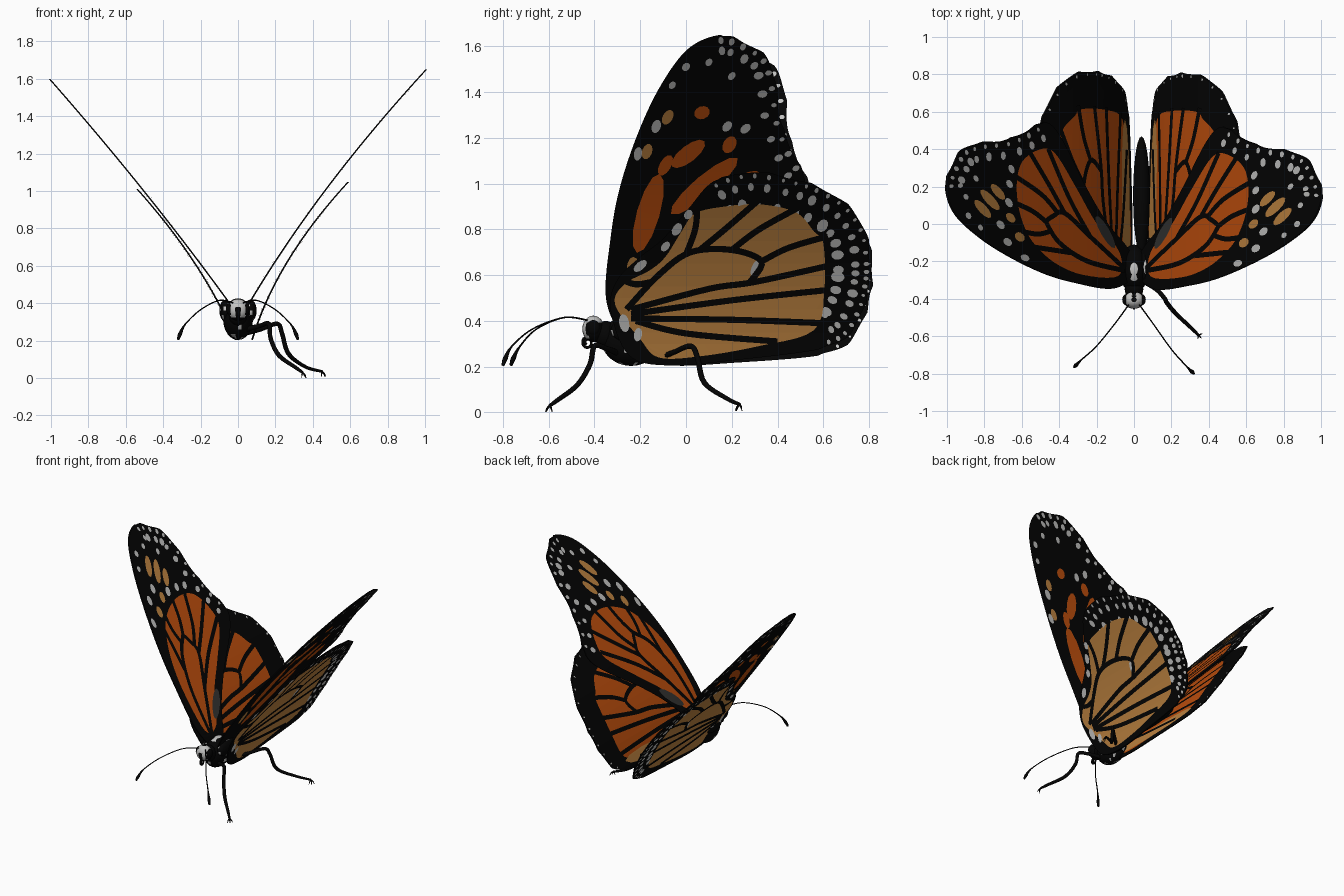
import bpy, bmesh, math, random
from mathutils import Vector, Matrix

if "Cube" in bpy.data.objects:
    bpy.data.objects.remove(bpy.data.objects["Cube"])

random.seed(4)


def material(name, rgb):
    m = bpy.data.materials.new(name)
    m.diffuse_color = (*rgb, 1)
    m.use_nodes = True
    m.node_tree.nodes["Principled BSDF"].inputs["Base Color"].default_value = m.diffuse_color
    return m


MATS = [material("black", (.0012, .0012, .0012)), material("orange", (.52, .078, .004)),
        material("tan", (.52, .23, .052)), material("off white", (.55, .55, .54)),
        material("dark grey", (.035, .035, .033))]
BLACK, ORANGE, TAN, WHITE, GREY = range(5)


def finish(name, bm, smooth=True):
    me = bpy.data.meshes.new(name)
    for f in bm.faces:
        f.smooth = smooth
    bm.to_mesh(me)
    bm.free()
    for m in MATS:
        me.materials.append(m)
    ob = bpy.data.objects.new(name, me)
    bpy.context.collection.objects.link(ob)
    return ob


def spline(pts, k, closed=False):
    """Catmull-Rom curve through the points, k samples per span"""
    P = [Vector(p) for p in pts]
    n = len(P)
    get = (lambda i: P[i % n]) if closed else (lambda i: P[max(0, min(n - 1, i))])
    out = []
    for i in range(n if closed else n - 1):
        a, b, c, d = (get(i + j) for j in (-1, 0, 1, 2))
        for s in range(k):
            t = s / k
            out.append(.5 * (2 * b + (c - a) * t + (2 * a - 5 * b + 4 * c - d) * t * t
                             + (3 * b - a - 3 * c + d) * t ** 3))
    return out if closed else out + [P[-1]]


# ---- wings: drawn flat in side view (y, z); x holds the layer height until mapped
K = 8
BASE, FIELD, SPOT, VEIN = .004, .006, .0075, .009
FORE = [(-.28, .34), (-.35, .5), (-.33, .76), (-.29, .98), (-.21, 1.22), (-.11, 1.43),
        (.01, 1.59), (.15, 1.65), (.26, 1.62), (.36, 1.55), (.40, 1.42), (.42, 1.27),
        (.47, 1.14), (.52, 1.02), (.45, .91), (.18, .71), (0, .55), (-.12, .40), (-.2, .33)]
FORE_FIELD = [(-.28, .46), (-.285, .72), (-.23, .92), (-.14, 1.06), (-.06, 1.13), (.05, 1.18),
              (.18, 1.2), (.30, 1.17), (.37, 1.06), (.36, .95), (.18, .79), (0, .64), (-.15, .46)]
FORE_VEINS = [[(-.25, .42), (-.21, .7), (-.12, .9), (-.01, 1.0)],
              [(-.24, .42), (-.08, .68), (.04, .87), (.02, .95), (-.01, 1.0)],
              [(-.17, .82), (-.16, .95), (-.15, 1.08)], [(-.06, .96), (-.08, 1.05), (-.07, 1.16)],
              [(-.01, 1.0), (.04, 1.09), (.08, 1.21)], [(.04, .92), (.13, 1.03), (.22, 1.21)],
              [(.04, .87), (.18, .98), (.35, 1.12)], [(-.08, .68), (.12, .84), (.38, 1.0)]]
HIND = [(-.25, .25), (-.33, .45), (-.3, .58), (-.2, .68), (-.1, .76), (.01, .89), (.12, 1.01),
        (.28, 1.055), (.45, 1.03), (.58, .99), (.71, .91), (.79, .79), (.81, .65), (.805, .56),
        (.78, .45), (.71, .33), (.58, .275), (.23, .23), (-.07, .205)]
HIND_FIELD = [(-.27, .56), (-.16, .62), (-.09, .68), (-.02, .79), (.04, .87), (.17, .90), (.32, .91),
              (.48, .875), (.56, .79), (.6, .74), (.605, .54), (.56, .36), (.32, .29), (.06, .245),
              (-.12, .24), (-.2, .32), (-.31, .47)]
HIND_VEINS = [[(-.24, .41), (.2, .405), (.6, .39)], [(-.24, .43), (.2, .49), (.62, .535)],
              [(-.22, .40), (0, .345), (.4, .31)],
              [(-.24, .45), (.1, .54), (.3, .57), (.62, .64)],
              [(-.26, .45), (-.12, .6), (.02, .7), (.2, .71), (.33, .66), (.28, .57)],
              [(.0, .69), (.04, .8), (.05, .9)], [(.06, .71), (.17, .8), (.32, .93)],
              [(.2, .71), (.32, .8), (.5, .9)], [(.33, .66), (.45, .72), (.62, .77)],
              [(-.15, .57), (-.22, .56), (-.28, .58)]]


def poly(bm, pts, mat, d):
    f = bm.faces.new([bm.verts.new((d, p[0], p[1])) for p in pts])
    f.normal_update()
    if f.normal.x * d < 0:
        f.normal_flip()
    f.material_index = mat
    bmesh.ops.triangulate(bm, faces=[f])


def ellipse(bm, c, a, b, ang, mat, d):
    ca, sa = math.cos(ang), math.sin(ang)
    pts = []
    for i in range(12):
        u, v = a * math.cos(i * math.pi / 6), b * math.sin(i * math.pi / 6)
        pts.append((c[0] + u * ca - v * sa, c[1] + u * sa + v * ca))
    poly(bm, pts, mat, d)


def vein(bm, pts, w, d):
    c = spline(pts, 6)
    for i in range(len(c) - 1):
        t0 = (c[i + 1] - c[max(i - 1, 0)]).normalized()
        t1 = (c[min(i + 2, len(c) - 1)] - c[i]).normalized()
        n0, n1 = Vector((t0.y, -t0.x)) * w, Vector((t1.y, -t1.x)) * w
        poly(bm, [c[i] + n0, c[i + 1] + n1, c[i + 1] - n1, c[i] - n0], BLACK, d)


def inward(line, i):
    t = (line[(i + 1) % len(line)] - line[i - 1]).normalized()
    return Vector((t.y, -t.x))


def wing(name, pts, first, last, field, veins, colours, rows, extras, side, shape, vein_w):
    bm = bmesh.new()
    line = spline(pts, K, True)
    a, b = first * K, last * K
    # scalloped outer edge with a closing rim
    edge = [p + inward(line, i) * (.008 * abs(math.sin(i * math.pi / 10)) if a < i < b else 0)
            for i, p in enumerate(line)]
    for i, p in enumerate(edge):
        q = edge[i - 1]
        bm.faces.new([bm.verts.new((d, *c)) for d, c in ((-BASE, p), (BASE, p), (BASE, q), (-BASE, q))])
    for s, colour, face_rows in zip((-1, 1), colours, rows):      # -1 upper face, +1 under face
        poly(bm, edge, BLACK, s * BASE)
        if colour:
            poly(bm, spline(field, 5, True), colour, s * FIELD)
            for v in veins:
                vein(bm, v, vein_w, s * VEIN)
        # rows of pale margin spots
        for off, step, r in face_rows:
            for i in range(a, b, step):
                n = inward(line, i)
                k = random.uniform(.75, 1.15)
                ellipse(bm, line[i] + n * off, r * k, r * .75 * k, math.atan2(n.y, n.x), WHITE, s * FIELD)
    for sides, c, r1, r2, deg, mat in extras:
        for s in sides:
            ellipse(bm, c, r1, r2, math.radians(deg), mat, s * SPOT)
    # bands so the sheet can bend, then lift into place
    for i in range(6, 34):
        bmesh.ops.bisect_plane(bm, geom=bm.verts[:] + bm.edges[:] + bm.faces[:],
                               plane_co=(0, 0, i / 20), plane_no=(0, 0, 1))
    z0, x0, lin, quad = shape
    for v in bm.verts:
        d, y, z = v.co
        if side < 0:                             # left pair is swept back a little
            y, z = y + .04 * (z - .4), .4 + .97 * (z - .4) - .04 * (y + .2)
        t = z - z0
        v.co = (side * (x0 + lin * t + quad * t * t + d * 1.2), y, z)
    if side < 0:
        bmesh.ops.reverse_faces(bm, faces=bm.faces[:])
    finish(name, bm, False)


UP, UNDER, BOTH = (-1,), (1,), (-1, 1)
FORE_EXTRAS = [
    (UP, (.04, 1.42), .07, .025, 52, TAN), (UP, (.09, 1.375), .08, .026, 52, TAN),
    (UP, (.135, 1.325), .06, .024, 52, TAN), (UP, (-.10, 1.17), .035, .024, 70, TAN),
    (UP, (.0, 1.235), .035, .022, 60, TAN), (UP, (-.05, .57), .11, .03, 42, GREY),
    (UNDER, (-.165, .87), .18, .05, 74, ORANGE), (UNDER, (.01, 1.13), .09, .036, 38, ORANGE),
    (UNDER, (.08, .99), .19, .045, 40, ORANGE), (UNDER, (-.09, 1.08), .05, .025, 60, ORANGE),
    (UNDER, (-.03, .72), .25, .06, 52, ORANGE), (UNDER, (-.23, .62), .06, .03, 90, TAN),
    (UNDER, (.26, 1.0), .08, .04, 35, ORANGE),
    (UNDER, (-.08, 1.29), .035, .022, 60, TAN), (UNDER, (-.17, 1.14), .035, .022, 70, TAN),
    (UNDER, (.07, 1.31), .035, .028, 20, ORANGE), (UNDER, (.19, 1.17), .04, .028, 60, ORANGE),
    (BOTH, (-.21, 1.13), .03, .018, 80, WHITE), (BOTH, (-.13, 1.25), .03, .02, 70, WHITE),
    (UP, (-.04, 1.3), .03, .02, 60, WHITE), (UP, (.08, 1.25), .03, .02, 50, WHITE),
    (BOTH, (.18, 1.25), .026, .018, 50, WHITE), (BOTH, (.26, 1.24), .026, .018, 40, WHITE),
    (BOTH, (0, 1.51), .02, .016, 50, WHITE), (BOTH, (-.06, 1.43), .018, .014, 50, WHITE),
    (BOTH, (.1, 1.53), .018, .014, 50, WHITE), (BOTH, (.2, 1.47), .02, .014, 50, WHITE)]
HIND_EXTRAS = [
    (UP, (.15, .305), .42, .05, 4, TAN), (UNDER, (-.09, .725), .025, .016, 50, WHITE),
    (UNDER, (-.04, .80), .03, .02, 60, WHITE), (UNDER, (.01, .865), .022, .018, 60, WHITE),
    (UNDER, (-.2, .64), .035, .018, 40, WHITE), (UNDER, (-.27, .39), .04, .022, 100, WHITE),
    (UNDER, (.3, .63), .035, .014, 70, WHITE), (UNDER, (-.21, .34), .03, .018, 80, WHITE)]
FORE_ROWS = ([(.028, 4, .015), (.085, 5, .022)], [(.025, 4, .015), (.07, 5, .02)])
HIND_ROWS = ([(.02, 5, .008)], [(.022, 3, .011), (.07, 4, .021), (.145, 5, .026)])
for label, s, fshape, hshape in (("right", 1, (.4, .06, .595, .13), (.25, .09, .33, .37)),
                                 ("left", -1, (.42, .06, .727, .065), (.2, .01, .41, .3))):
    wing(label + "_forewing", FORE, 7, 13, FORE_FIELD, FORE_VEINS, (ORANGE, None),
         FORE_ROWS, FORE_EXTRAS, s, fshape, .0135)
    wing(label + "_hindwing", HIND, 6, 16, HIND_FIELD, HIND_VEINS, (ORANGE, TAN),
         HIND_ROWS, HIND_EXTRAS, s, hshape, .0135)


# ---- body
def ball(name, c, r, rule=None, rx=0, seg=24):
    bm = bmesh.new()
    bmesh.ops.create_uvsphere(bm, u_segments=seg, v_segments=seg // 2, radius=1)
    bm.normal_update()
    for f in bm.faces:
        f.material_index = rule(f.normal) if rule else BLACK
    m = Matrix.Translation(c) @ Matrix.Rotation(rx, 4, 'X') @ Matrix.Diagonal((*r, 1))
    bmesh.ops.transform(bm, matrix=m, verts=bm.verts[:])
    return finish(name, bm)


def thorax_rule(n):
    stripe = abs(n.x) < .2 and n.z > .6 and abs(n.y + .1) < .45
    return WHITE if stripe or (n.z < .6 and random.random() < .14) else BLACK


def head_rule(n):
    front = n.y < -.3 and abs(n.x) < .65 and n.z > -.75
    nose = abs(n.x) < .25 and -.7 < n.z < .25
    crown = n.z > .45 and abs(n.x) > .15
    return WHITE if (front and not nose) or crown else BLACK


ball("thorax", (0, -.24, .315), (.08, .13, .112), thorax_rule)
ball("neck", (0, -.35, .34), (.05, .05, .06))
ball("head", (0, -.405, .365), (.058, .048, .058), head_rule)
ball("abdomen", (.04, .15, .325), (.045, .32, .05), None, -.03)
for s in (-1, 1):
    ball("eye", (s * .043, -.405, .37), (.02, .03, .034), None, 0, 16)
    ball("wing_joint", (s * .065, -.23, .36), (.035, .1, .06), thorax_rule, 0, 16)


# ---- legs, antennae and tongue as tapered tubes
def tube(name, pts, radii):
    cu = bpy.data.curves.new(name, 'CURVE')
    cu.dimensions = '3D'
    cu.bevel_depth, cu.bevel_resolution, cu.use_fill_caps = 1, 2, True
    path = spline(pts, 6)
    sp = cu.splines.new('POLY')
    sp.points.add(len(path) - 1)
    for i, p in enumerate(path):
        t = i / 6
        j = min(int(t), len(radii) - 2)
        sp.points[i].co = (*p, 1)
        sp.points[i].radius = radii[j] + (radii[j + 1] - radii[j]) * (t - j)
    cu.materials.append(MATS[BLACK])
    ob = bpy.data.objects.new(name, cu)
    bpy.context.collection.objects.link(ob)
    bpy.ops.object.select_all(action='DESELECT')
    ob.select_set(True)
    bpy.context.view_layer.objects.active = ob
    bpy.ops.object.convert(target='MESH')


LEGS = {"front_leg": [(.04, -.3, .26), (.12, -.35, .28), (.165, -.40, .29), (.175, -.42, .21),
                      (.22, -.475, .12), (.31, -.56, .055), (.345, -.595, .03)],
        "hind_leg": [(.04, -.12, .24), (.12, -.06, .26), (.21, .02, .29), (.235, .05, .24),
                     (.27, .08, .13), (.36, .18, .06), (.45, .235, .035)]}
for name, pts in LEGS.items():
    tube(name, pts, [.014, .012, .012, .012, .012, .01, .007])
    e = Vector(pts[-1])
    for dx, dy in ((.02, .01), (-.005, -.02), (.015, -.015)):
        tube(name + "_claw", [e, e + Vector((dx * .6, dy * .6, -.012)), e + Vector((dx, dy, -.029))],
             [.005, .004, .001])
for s, dy in ((1, 0), (-1, .035)):
    tube("antenna", [(s * .02, -.42, .40), (s * .1, -.53, .415), (s * .2, -.67 + dy * .5, .365),
                     (s * .28, -.76 + dy, .29), (s * .31, -.79 + dy, .235), (s * .32, -.80 + dy, .205)],
         [.004, .0035, .0035, .004, .011, .006])
tube("coiled_tongue", [(0, -.43 - .025 * math.sin(a) * (1 - a / 14), .305 + .028 * math.cos(a) * (1 - a / 14))
                       for a in range(0, 10)], [.006] * 10)
